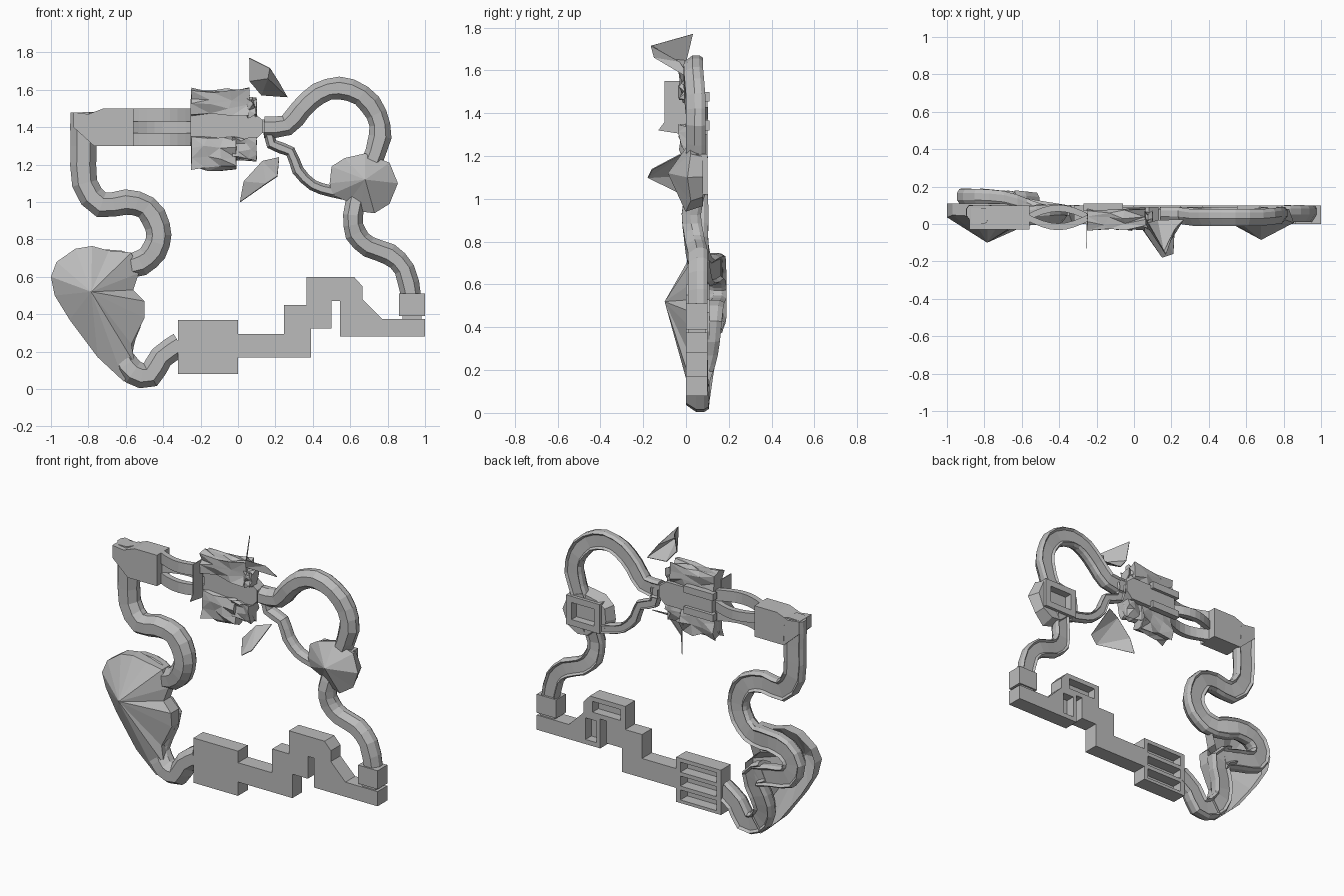
import bpy, bmesh, math, random
from mathutils import Vector

random.seed(4)
if "Cube" in bpy.data.objects:
    bpy.data.objects.remove(bpy.data.objects["Cube"])

GREY = (0.5, 0.5, 0.5, 1)
stone = bpy.data.materials.new("stone grey")
stone.use_nodes = True
stone.diffuse_color = GREY
stone.node_tree.nodes["Principled BSDF"].inputs["Base Color"].default_value = GREY


def finish(name, bm):
    bmesh.ops.recalc_face_normals(bm, faces=bm.faces)
    mesh = bpy.data.meshes.new(name)
    bm.to_mesh(mesh)
    bm.free()
    mesh.materials.append(stone)
    obj = bpy.data.objects.new(name, mesh)
    bpy.context.collection.objects.link(obj)
    return obj


def bridge(bm, a, b):
    for i in range(len(a)):
        j = (i + 1) % len(a)
        bm.faces.new((a[i], a[j], b[j], b[i]))


def prism(name, outline, lo, hi, axis="y"):
    """Extrude an outline: x-z points along y, or x-y points along z."""
    def place(p, d):
        return (p[0], d, p[1]) if axis == "y" else (p[0], p[1], d)
    bm = bmesh.new()
    front, back = [[bm.verts.new(place(p, d)) for p in outline] for d in (lo, hi)]
    bridge(bm, front, back)
    bm.faces.new(front)
    bm.faces.new(back)
    return finish(name, bm)


def box(name, x0, x1, z0, z1, y0=0, y1=0.1):
    return prism(name, [(x0, z0), (x1, z0), (x1, z1), (x0, z1)], y0, y1)


def recess(obj, name, x0, x1, z0, z1, floor=0.04):
    """Sink a rectangular pocket into the back of a part."""
    cutter = box(name, x0, x1, z0, z1, floor, 0.3)
    cutter.hide_render = True
    cutter.hide_set(True)
    mod = obj.modifiers.new(name, "BOOLEAN")
    mod.operation = "DIFFERENCE"
    mod.solver = "EXACT"
    mod.object = cutter


def rounded(points):
    """Add a curved midpoint between neighbouring path points."""
    p = [Vector(q) for q in points]
    out = [p[0]]
    for i in range(len(p) - 1):
        a, d = p[max(i - 1, 0)], p[min(i + 2, len(p) - 1)]
        out += [(9 * (p[i] + p[i + 1]) - a - d) / 16, p[i + 1]]
    return out


# Cross-section: half-width and depth factors, bevelled front, shallow back groove
SECTION = [(-1, .8), (-1, .45), (-.5, 0), (.5, 0), (1, .45), (1, .8),
           (.8, 1), (.6, .85), (-.6, .85), (-.8, 1)]


def tunnel(name, path, width, start_depth, end_depth):
    """Sweep the section through (x, z, y) points."""
    pts = rounded(path)
    last = len(pts) - 1
    bm = bmesh.new()
    rings = []
    for i, p in enumerate(pts):
        t = (pts[min(i + 1, last)] - pts[max(i - 1, 0)]).xy.normalized()
        half = width / 2 * random.uniform(0.96, 1.07)
        depth = start_depth + (end_depth - start_depth) * i / last
        rings.append([bm.verts.new((p.x - t.y * s * half, p.z + d * depth,
                                    p.y + t.x * s * half)) for s, d in SECTION])
    for a, b in zip(rings, rings[1:]):
        bridge(bm, a, b)
    bm.faces.new(rings[0])
    bm.faces.new(rings[-1])
    return finish(name, bm)


def boulder(name, outline, apex, rim, back, shrink=1.0, closed=True):
    """Faceted cone toward the front, skirted at the back."""
    bm = bmesh.new()
    tip = bm.verts.new(apex)
    front = [bm.verts.new((x, rim + random.uniform(-.015, .015), z)) for x, z in outline]
    rear = [bm.verts.new((apex[0] + (x - apex[0]) * shrink, back,
                          apex[2] + (z - apex[2]) * shrink)) for x, z in outline]
    for i in range(len(front)):
        bm.faces.new((tip, front[i - 1], front[i]))
    bridge(bm, front, rear)
    if closed:
        bm.faces.new(rear)
    return finish(name, bm)


def rubble(name, x0, x1, z0, z1, y0, y1):
    """Subdivided block with its vertices gently shaken into crags."""
    bm = bmesh.new()
    bmesh.ops.create_cube(bm, size=1)
    bmesh.ops.subdivide_edges(bm, edges=bm.edges, cuts=2, use_grid_fill=True)
    for v in bm.verts:
        u = v.co + Vector((.5, .5, .5))
        free = .015 if 0.05 < u.x < 0.95 else .003
        v.co = (x0 + u.x * (x1 - x0) + random.uniform(-free, free),
                y0 + u.y * (y1 - y0) + random.uniform(-.018, .018),
                z0 + u.z * (z1 - z0) + random.uniform(-.015, .015))
    bmesh.ops.triangulate(bm, faces=bm.faces)
    return finish(name, bm)


def shard(name, points, faces):
    bm = bmesh.new()
    verts = [bm.verts.new(p) for p in points]
    for f in faces:
        bm.faces.new([verts[i] for i in f])
    obj = finish(name, bm)
    obj.modifiers.new("thickness", "SOLIDIFY").thickness = 0.005


# Lower corridor with stepped chambers
steps = prism("stepped_corridor", [
    (0, .295), (.245, .295), (.245, .45), (.365, .45), (.365, .6), (.62, .6),
    (.665, .55), (.665, .48), (.77, .375), (1, .375), (1, .28), (.545, .28),
    (.545, .47), (.5, .47), (.5, .325), (.39, .325), (.39, .17), (0, .17)], 0, .1)
recess(steps, "step_cutter", .4, .6, .5, .57)
recess(steps, "foot_cutter", .57, .65, .31, .45)
hall = box("lower_hall", -.32, 0, .08, .37)
for i in range(3):
    z = .1 + i * .09
    recess(hall, f"hall_cutter_{i}", -.29, -.03, z, z + .065, .03)
box("end_chamber", .86, 1, .39, .51)
box("end_chamber_neck", .88, .98, .37, .4, .01, .09)

# Upper left passage that splits around an eye-shaped gap
prism("upper_passage", [(-.88, 1.4), (-.77, 1.3), (-.56, 1.3), (-.56, 1.5),
                        (-.72, 1.5), (-.8, 1.47), (-.88, 1.48)], -.03, .1)
bands = {"upper_band": (1.43, 1.5, -1), "middle_band": (1.37, 1.43, 1),
         "lower_band": (1.3, 1.37, -1)}
for name, (z0, z1, side) in bands.items():
    arc = [(-.57 + .33 * i / 8, .035 + side * .05 * math.sin(math.pi * i / 8))
           for i in range(9)]
    prism(name, [(x, y - .018) for x, y in arc] +
          [(x, y + .018) for x, y in reversed(arc)], z0, z1, "z")

# Central room wrapped in crags
prism("central_room", [(-.25, 1.33), (.09, 1.33), (.13, 1.37), (.13, 1.44),
                       (.08, 1.48), (-.25, 1.48)], .01, .09)
box("room_link", .12, .17, 1.37, 1.44, .02, .08)
for z in (1.32, 1.455):
    box("room_rail", -.27, -.06, z, z + .045, .07, .11)
rubble("upper_crag", -.25, .06, 1.47, 1.6, -.02, .07)
rubble("upper_crag_end", .05, .1, 1.46, 1.55, -.02, .06)
rubble("lower_crag", -.25, -.01, 1.18, 1.34, -.02, .07)
rubble("lower_crag_end", -.03, .1, 1.23, 1.34, -.02, .06)
shard("crag_wall", [(-.25, 0, 1.55), (-.25, -.1, 1.55), (-.25, -.1, 1.36),
                    (-.25, -.13, 1.32), (-.25, 0, 1.3)], [(0, 1, 2, 3, 4)])

# Loose shards
shard("upper_shard", [(.06, .03, 1.77), (.17, -.165, 1.715), (.16, -.15, 1.66),
                      (.062, 0, 1.645), (.125, .02, 1.57), (.265, .02, 1.56),
                      (.22, -.03, 1.64)],
      [(0, 1, 2, 3), (1, 6, 2), (2, 6, 5), (2, 5, 4), (3, 2, 4)])
shard("lower_shard", [(.22, .03, 1.24), (.13, 0, 1.22), (.03, 0, 1.11),
                      (.01, .02, 1), (.15, -.18, 1.1), (.21, -.16, 1.14)],
      [(0, 1, 5), (1, 4, 5), (1, 2, 4), (2, 3, 4)])

# Winding tunnels
tunnel("left_tunnel", [
    (-.83, 1.48, 0), (-.825, 1.3, 0), (-.82, 1.1, 0), (-.73, .985, -.01),
    (-.6, 1, -.01), (-.49, .97, 0), (-.43, .87, 0), (-.43, .78, 0),
    (-.48, .7, .01), (-.57, .66, .03), (-.7, .68, .07), (-.82, .66, .08),
    (-.88, .58, .08), (-.84, .49, .08), (-.72, .46, .07), (-.6, .43, .06)],
    .135, .1, .11)
tunnel("lower_left_tunnel", [
    (-.66, .47, .06), (-.57, .41, .05), (-.61, .29, .035), (-.625, .18, .015),
    (-.56, .09, 0), (-.47, .075, 0), (-.41, .17, 0), (-.31, .24, 0)],
    .13, .12, .1)
tunnel("loop_tunnel", [
    (.14, 1.4, 0), (.26, 1.41, 0), (.34, 1.5, -.01), (.43, 1.58, -.01),
    (.54, 1.61, -.01), (.66, 1.57, -.01), (.74, 1.47, 0), (.76, 1.35, 0),
    (.71, 1.2, 0)], .115, .09, .09)
tunnel("thin_tunnel", [
    (.165, 1.41, .02), (.18, 1.31, .02), (.28, 1.27, .02), (.32, 1.17, .02),
    (.4, 1.09, .02), (.49, 1.06, .02), (.57, 1.04, .02)], .06, .07, .07)
tunnel("right_tunnel", [
    (.64, 1.04, 0), (.615, .93, -.02), (.63, .83, -.01), (.7, .76, 0),
    (.81, .72, .01), (.89, .64, .01), (.925, .5, .01)], .11, .09, .09)

# Large leaf-shaped boulder shell and small round boulder
boulder("large_boulder", [
    (-1, .6), (-.97, .68), (-.87, .75), (-.78, .765), (-.69, .74), (-.57, .73),
    (-.53, .62), (-.56, .53), (-.5, .47), (-.5, .38), (-.57, .24), (-.55, .13),
    (-.61, .04), (-.75, .17), (-.9, .37), (-.98, .5)],
    (-.785, -.1, .52), .04, .11, closed=False)
cave = boulder("small_boulder", [
    (.49, 1.1), (.5, 1.19), (.57, 1.235), (.68, 1.26), (.81, 1.21), (.855, 1.1),
    (.81, .99), (.73, .94), (.65, .95), (.59, 1), (.5, 1.04)],
    (.68, -.085, 1.12), .01, .08, .85)
room = box("boulder_room", .55, .79, 1.02, 1.21, .03, .1)
for obj in (cave, room):
    recess(obj, "room_cutter", .59, .75, 1.06, 1.17, .05)
